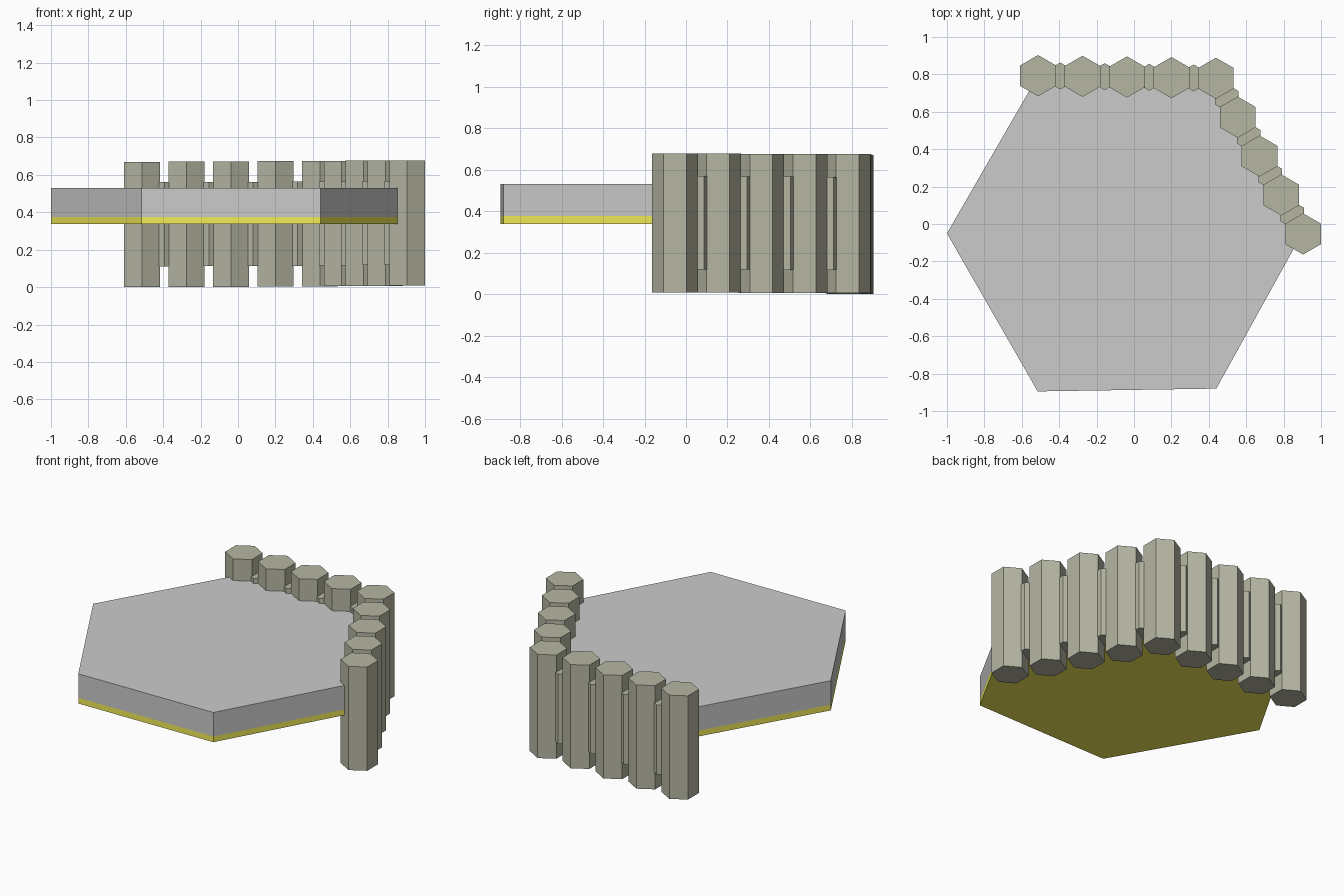
import bpy
from math import sin, cos, pi

if "Cube" in bpy.data.objects:
    bpy.data.objects.remove(bpy.data.objects["Cube"])


def material(name, color):
    m = bpy.data.materials.new(name)
    m.diffuse_color = color
    m.use_nodes = True
    m.node_tree.nodes["Principled BSDF"].inputs["Base Color"].default_value = m.diffuse_color
    return m


olive = material("olive", (0.47, 0.47, 0.37, 1))
yellow = material("yellow", (0.9, 0.85, 0.1, 1))


def prism(name, outline, z0, z1, mat=None):
    n = len(outline)
    verts = [(x, y, z) for z in (z0, z1) for x, y in outline]
    faces = [tuple(reversed(range(n))), tuple(range(n, 2 * n))]
    faces += [(i, (i + 1) % n, (i + 1) % n + n, i + n) for i in range(n)]
    mesh = bpy.data.meshes.new(name)
    mesh.from_pydata(verts, [], faces)
    ob = bpy.data.objects.new(name, mesh)
    bpy.context.collection.objects.link(ob)
    if mat:
        mesh.materials.append(mat)
    return ob


def hexagon(cx, cy, r):
    return [(cx + r * cos(pi / 6 + k * pi / 3), cy + r * sin(pi / 6 + k * pi / 3))
            for k in range(6)]


def lerp(a, b, t):
    return tuple(p + (q - p) * t for p, q in zip(a, b))


# Platform: grey slab over a thin yellow underside
base = [(-1, -0.05), (-0.515, -0.895), (0.44, -0.88),
        (0.908, -0.035), (0.435, 0.80), (-0.515, 0.79)]
prism("platform_underside", base, 0.338, 0.375, yellow)
prism("platform_slab", base, 0.375, 0.53)

# Post centres along the back edge, round the corner, down the right edge
start, corner, end = (-0.513, 0.793), (0.438, 0.779), (0.904, -0.053)
centres = [lerp(start, corner, i / 4) for i in range(5)]
centres += [lerp(corner, end, i / 4) for i in range(1, 5)]

# Wall: tall hexagonal posts joined by shorter, thinner ones
for i, c in enumerate(centres):
    lift = 0.001 * i
    prism(f"post_{i + 1}", hexagon(*c, 0.11), lift, lift + 0.67, olive)
    if i:
        mid = lerp(centres[i - 1], c, 0.5)
        prism(f"connector_{i}", hexagon(*mid, 0.072), 0.11 + lift, 0.56 + lift, olive)
